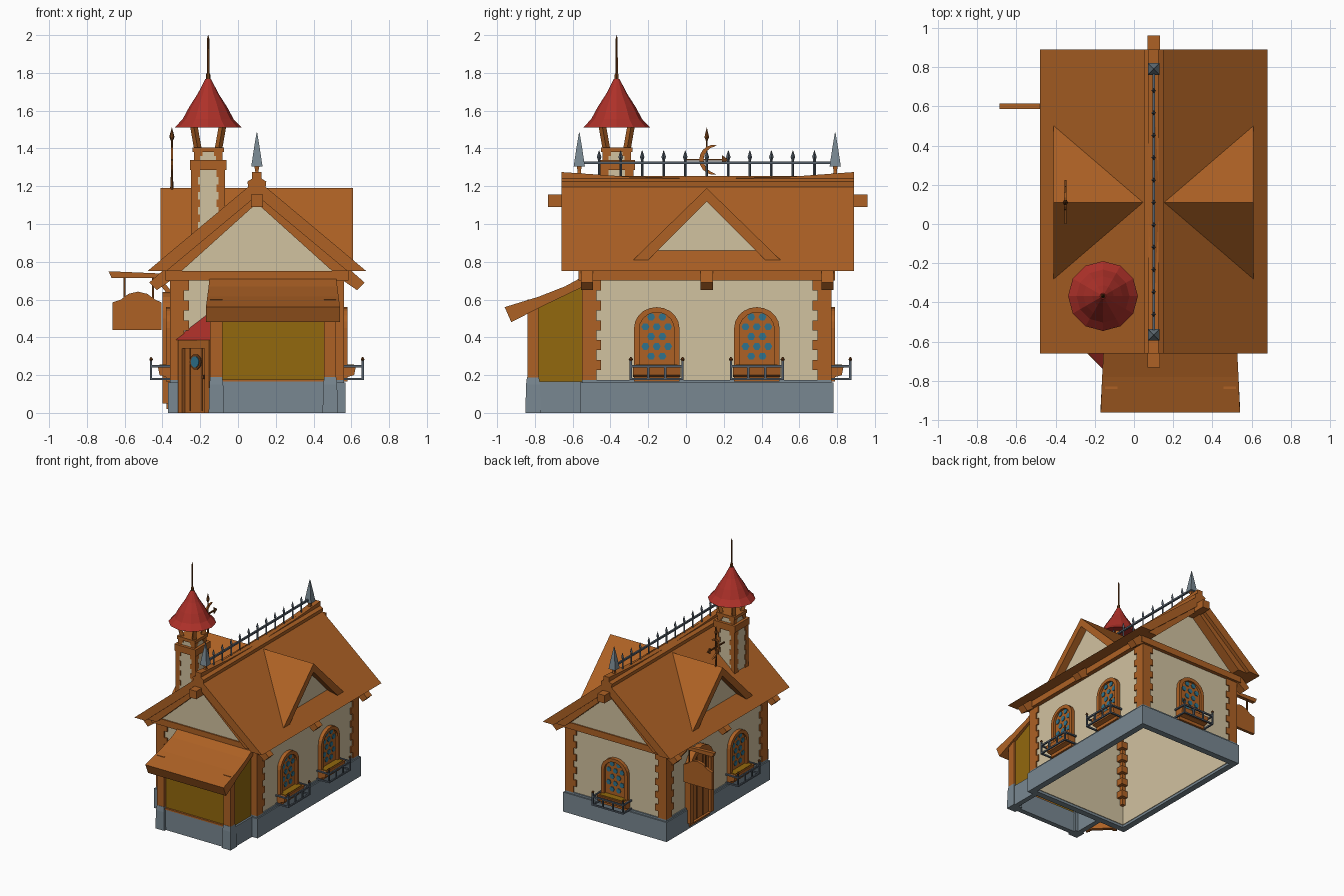
import bpy, bmesh, math
from mathutils import Matrix, Vector

if "Cube" in bpy.data.objects:
    bpy.data.objects.remove(bpy.data.objects["Cube"])

def material(name, r, g, b):
    m = bpy.data.materials.new(name)
    m.diffuse_color = (r, g, b, 1)
    m.use_nodes = True
    m.node_tree.nodes["Principled BSDF"].inputs["Base Color"].default_value = m.diffuse_color
    return m

ORANGE = material("orange wood", 0.42, 0.12, 0.018)
CREAM = material("cream plaster", 0.64, 0.54, 0.35)
STONE = material("grey stone", 0.19, 0.245, 0.285)
RED = material("red roof", 0.42, 0.03, 0.022)
OCHRE = material("ochre panel", 0.29, 0.14, 0.004)
BLUE = material("blue glass", 0.028, 0.17, 0.27)
BROWN = material("dark brown", 0.15, 0.045, 0.008)
IRON = material("dark iron", 0.09, 0.115, 0.145)

parts = {}          # part name -> (bmesh, material); equal names share one object
I = Matrix.Identity(4)

def emit(name, mat, verts, faces, M=I):
    bm = parts.setdefault(name, (bmesh.new(), mat))[0]
    vs = [bm.verts.new(M @ Vector(v)) for v in verts]
    new = [bm.faces.new([vs[i] for i in f]) for f in faces]
    bmesh.ops.recalc_face_normals(bm, faces=new)

def to3d(p, axis, t):
    return {"x": (t, p[0], p[1]), "y": (p[0], t, p[1]), "z": (p[0], p[1], t)}[axis]

def prism(name, mat, pts, axis, a, b, M=I):
    n = len(pts)
    v = [to3d(p, axis, t) for t in (a, b) for p in pts]
    f = [tuple(range(n)), tuple(range(n, 2 * n))]
    f += [(i, (i + 1) % n, n + (i + 1) % n, n + i) for i in range(n)]
    emit(name, mat, v, f, M)

def ring(name, mat, outer, inner, axis, a, b, M=I):
    n = len(outer)
    v = [to3d(p, axis, t) for pts, t in ((outer, a), (outer, b), (inner, b), (inner, a)) for p in pts]
    f = [(k * n + i, k * n + (i + 1) % n, (k + 1) % 4 * n + (i + 1) % n, (k + 1) % 4 * n + i)
         for k in range(4) for i in range(n)]
    emit(name, mat, v, f, M)

def rect(x0, x1, y0, y1):
    return [(x0, y0), (x1, y0), (x1, y1), (x0, y1)]

def box(name, mat, x0, x1, y0, y1, z0, z1, M=I):
    prism(name, mat, rect(x0, x1, y0, y1), "z", z0, z1, M)

def bar(name, mat, p, q, w, M=I):
    p, q = Vector(p), Vector(q)
    R = Matrix.Translation(p) @ (q - p).to_track_quat("Z", "Y").to_matrix().to_4x4()
    box(name, mat, -w / 2, w / 2, -w / 2, w / 2, 0, (q - p).length, M @ R)

def lathe(name, mat, cx, cy, prof, n, turn=0.0, M=I):
    v = [(cx + r * math.cos(turn + math.tau * i / n), cy + r * math.sin(turn + math.tau * i / n), z)
         for r, z in prof for i in range(n)]
    f = [(k * n + i, k * n + (i + 1) % n, (k + 1) * n + (i + 1) % n, (k + 1) * n + i)
         for k in range(len(prof) - 1) for i in range(n)]
    f += [tuple(range(n)), tuple(range(len(v) - n, len(v)))]
    emit(name, mat, v, f, M)

def arch(w, z0, z1, z2, n=10):
    return [(-w, z0), (w, z0)] + [(w * math.cos(math.pi * i / n), z1 + (z2 - z1) * math.sin(math.pi * i / n))
                                  for i in range(n + 1)]

def wall_frame(x, y, deg):   # local -y points out of the wall
    return Matrix.Translation((x, y, 0)) @ Matrix.Rotation(math.radians(deg), 4, "Z")

def quoins(name, x0, x1, y0, y1, z0, z1, w, step, out):
    # corner posts with alternating long blocks
    for x, sx in ((x0, 1), (x1, -1)):
        for y, sy in ((y0, 1), (y1, -1)):
            for k in range(round((z1 - z0) / step)):
                a = w * (1.4 if k % 2 else 1)
                xs = sorted((x - sx * out, x + sx * a))
                ys = sorted((y - sy * out, y + sy * a))
                box(name, ORANGE, *xs, *ys, z0 + k * step, z0 + (k + 1) * step)

# stone base and plaster walls
ring("stone_base", STONE, rect(-.37, .57, -.56, .78), rect(-.32, .52, -.51, .73), "z", 0, .16)
ring("base_ledge", STONE, rect(-.36, .56, -.55, .77), rect(-.33, .53, -.52, .74), "z", .16, .175)
ring("house_walls", CREAM, rect(-.35, .55, -.54, .76), rect(-.315, .515, -.505, .725), "z", .02, .75)
quoins("corner_quoins", -.35, .55, -.54, .76, .175, .7, .065, .0525, .01)
ring("wall_beam", ORANGE, rect(-.385, .585, -.57, .79), rect(-.32, .52, -.5, .72), "z", .7, .752)

# main roof, gables and ridge
prism("main_roof", ORANGE, [(-.48, .75), (.1, 1.235), (.68, .75), (.58, .75), (.1, 1.15), (-.38, .75)], "y", -.66, .89)
for y0, y1, g0, g1 in ((-.63, -.5, -.56, -.51), (.72, .86, .73, .78)):
    prism("gable_boards", ORANGE, [(-.385, .75), (.1, 1.155), (.585, .75), (.5, .75), (.1, 1.11), (-.3, .75)], "y", y0, y1)
    prism("gable_walls", CREAM, [(-.32, .75), (.52, .75), (.1, 1.13)], "y", g0, g1)
box("ridge_beam", ORANGE, .068, .132, -.73, .96, 1.09, 1.155)
prism("ridge_cap_lower", ORANGE, [(-.66, 1.275), (-.3, 1.25), (.11, 1.238), (.55, 1.25), (.89, 1.275), (.89, 1.19), (-.66, 1.19)],
      "x", .075, .125)
for s in (-1, 1):
    prism("ridge_cap_sides", ORANGE, [(.1, 1.255), (.1 + s * .05, 1.225), (.1 + s * .045, 1.185), (.1, 1.185)], "y", -.66, .89)

# rafter ends under the eaves
for y in (-.525, .11, .75):
    for s in (-1, 1):
        pts = [(.1 + s * u, z) for u, z in ((.46, .752), (.5, .752), (.57, .69), (.53, .65), (.45, .705))]
        prism("rafter_ends", ORANGE, pts, "y", y - .032, y + .032)

# cross dormer with two recessed gables
prism("dormer_roof", ORANGE, [(-.28, .81), (.11, 1.19), (.5, .81), (.42, .81), (.11, 1.12), (-.2, .81)], "x", -.41, .61)
for x0, x1 in ((-.35, -.3), (.5, .55)):
    prism("dormer_gables", CREAM, [(-.21, .81), (.43, .81), (.11, 1.13)], "x", x0, x1)

# ridge railing with end spires
for y in (-.565, .79):
    lathe("spire_feet", ORANGE, .1, y, [(.025, 1.23), (.012, 1.28), (.02, 1.31)], 4, math.pi / 4)
    lathe("ridge_spires", STONE, .1, y, [(.042, 1.305), (.022, 1.4), (.002, 1.485)], 4, math.pi / 4)
bar("ridge_rail", IRON, (.1, -.565, 1.325), (.1, .79, 1.325), .014)
for k in range(11):
    lathe("ridge_pickets", IRON, .1, -.46 + .114 * k, [(.007, 1.24), (.007, 1.34), (.012, 1.355), (.001, 1.39)], 4)

# chimney tower with pointed cap
TX, TY = -.158, -.367
box("tower_body", CREAM, TX - .085, TX + .085, TY - .085, TY + .085, .8, 1.29)
quoins("tower_quoins", TX - .085, TX + .085, TY - .085, TY + .085, .81, 1.29, .03, .04, .005)
box("tower_band", ORANGE, TX - .096, TX + .096, TY - .096, TY + .096, 1.285, 1.34)
box("tower_neck", CREAM, TX - .072, TX + .072, TY - .072, TY + .072, 1.34, 1.385)
quoins("tower_neck_quoins", TX - .072, TX + .072, TY - .072, TY + .072, 1.34, 1.38, .03, .02, .004)
box("tower_rim", ORANGE, TX - .083, TX + .083, TY - .083, TY + .083, 1.38, 1.405)
for sx in (-1, 1):
    for sy in (-1, 1):
        bar("tower_posts", ORANGE, (TX + sx * .055, TY + sy * .055, 1.4), (TX + sx * .078, TY + sy * .078, 1.53), .028)
lathe("tower_roof", RED, TX, TY, [(.178, 1.51), (.135, 1.555), (.1, 1.62), (.055, 1.69), (.015, 1.768)], 12)
lathe("tower_spike", BROWN, TX, TY, [(.012, 1.75), (.012, 1.79), (.007, 1.8), (.006, 1.98), (.001, 2)], 6)

# arched windows with flower boxes and iron railings
def window(M):
    prism("window_panels", ORANGE, arch(.11, .17, .45, .545), "y", -.012, .01, M)
    ring("window_frames", ORANGE, arch(.12, .165, .45, .56), arch(.092, .19, .445, .532), "y", -.03, .01, M)
    for r in range(5):
        for u in ((-.06, 0, .06) if r in (1, 3) else (-.03, .03)):
            z = .3 + .052 * r
            prism("window_panes", BLUE, [(u + .021 * math.cos(math.tau * k / 6), z + .021 * math.sin(math.tau * k / 6))
                                         for k in range(6)], "y", -.017, -.01, M)
    prism("flower_boxes", ORANGE, [(-.03, .19), (.0, .19), (.0, .25), (-.075, .25), (-.065, .2)], "x", -.125, .125, M)
    box("flower_soil", OCHRE, -.11, .11, -.065, -.005, .25, .255, M)
    for z in (.18, .247):
        bar("window_rails", IRON, (-.137, -.11, z), (.137, -.11, z), .012, M)
        for u in (-.137, .137):
            bar("window_rails", IRON, (u, .01, z), (u, -.11, z), .012, M)
    for u in (-.137, -.045, .045, .137):
        top = .28 if abs(u) > .1 else .247
        bar("window_rails", IRON, (u, -.11, .175), (u, -.11, top), .012, M)
        if top > .27:
            lathe("rail_knobs", BROWN, u, -.11, [(.004, .272), (.012, .283), (.002, .297)], 6, M=M)

for x, y, d in ((.55, -.155, 90), (.55, .375, 90), (.1, .76, 180), (-.35, -.155, -90)):
    window(wall_frame(x, y, d))

# arched side door and hanging sign
D = wall_frame(-.35, .36, -90)
prism("side_door", ORANGE, arch(.13, .02, .5, .62), "y", -.028, .01, D)
ring("side_door_frame", ORANGE, arch(.15, .05, .5, .64), arch(.115, .051, .49, .6), "y", -.05, .01, D)
for u in (-.04, .04):
    box("side_door_grooves", BROWN, u - .003, u + .003, -.031, -.02, .05, .58, D)
prism("sign_bracket", ORANGE, [(-.685, .75), (-.34, .735), (-.34, .715), (-.67, .715)], "y", .585, .615)
bar("sign_strut", ORANGE, (-.35, .6, .62), (-.43, .6, .72), .025)
prism("sign_board", ORANGE, [(-.665, .44), (-.405, .44), (-.405, .585), (-.44, .6), (-.48, .63), (-.53, .642), (-.58, .63),
                            (-.62, .6), (-.665, .585)], "y", .588, .612)
for x in (-.6, -.45):
    bar("sign_chains", BROWN, (x, .6, .6), (x, .6, .72), .01)

# front shop bay: base, posts, panels and flared roof
box("bay_base", STONE, -.13, .51, -.83, -.79, 0, .165)
box("bay_base", STONE, .48, .52, -.83, -.55, 0, .165)
box("bay_base", STONE, -.14, -.1, -.83, -.55, 0, .165)
for x in (-.115, .488):
    lathe("bay_footings", STONE, x, -.81, [(.057, 0), (.052, .15), (.045, .19)], 4, math.pi / 4)
    box("bay_posts", ORANGE, x - .032, x + .032, -.84, -.78, .18, .6)
box("bay_front_panel", OCHRE, -.1, .475, -.815, -.8, .165, .58)
for x in (-.13, .49):
    prism("bay_side_panels", OCHRE, [(-.8, .165), (-.53, .165), (-.53, .7), (-.8, .57)], "x", x, x + .015)
box("bay_sill", ORANGE, -.09, .46, -.83, -.8, .165, .178)
roof = [(-.53, .73), (-.64, .67), (-.78, .615), (-.96, .56), (-.925, .48), (-.78, .555), (-.53, .675)]
n = len(roof)
half = [.335 + .02 * min(1, (-.53 - y) / .4) for y, z in roof]
emit("bay_roof", ORANGE, [(.185 + s * h, y, z) for s in (-1, 1) for h, (y, z) in zip(half, roof)],
     [tuple(range(n)), tuple(range(n, 2 * n))] + [(i, (i + 1) % n, n + (i + 1) % n, n + i) for i in range(n)])

# diagonal corner door with small red canopy
F = wall_frame(-.215, -.64, -45)
box("corner_door", ORANGE, -.09, .09, -.01, .02, 0, .34, F)
for u in (-.1, .1):
    box("corner_door_frame", ORANGE, u - .016, u + .016, -.03, .02, 0, .36, F)
box("corner_door_frame", ORANGE, -.116, .116, -.03, .02, .34, .385, F)
for u in (-.045, .045):
    box("corner_door_grooves", BROWN, u - .002, u + .002, -.013, 0, .01, .34, F)
C = [(.042 * math.cos(math.tau * k / 10), .27 + .042 * math.sin(math.tau * k / 10)) for k in range(10)]
prism("corner_door_porthole", BROWN, C, "y", -.016, 0, F)
prism("corner_door_glass", BLUE, [(u * .72, .27 + (z - .27) * .72) for u, z in C], "y", -.02, -.01, F)
box("corner_door_knob", BROWN, .06, .075, -.03, 0, .18, .2, F)
emit("corner_canopy", RED, [(-.35, -.53, .385), (-.14, -.76, .385), (-.14, -.53, .385), (-.14, -.53, .545)],
     [(0, 1, 2), (0, 1, 3), (1, 2, 3), (0, 2, 3)])

# weathervane with crescent moon
VX, VY = -.35, .11
lathe("weathervane_pole", BROWN, VX, VY, [(.01, 1.17), (.006, 1.25), (.005, 1.44), (.014, 1.46), (.001, 1.51)], 6)
moon = [(.15 + .08 * math.cos(a), 1.34 + .08 * math.sin(a)) for a in [math.radians(80 + 20 * k) for k in range(11)]]
moon += [(.165 + .072 * math.cos(a), 1.34 + .072 * math.sin(a)) for a in [math.radians(260 - 20 * k) for k in range(1, 9)]]
prism("weathervane_moon", ORANGE, moon, "x", VX - .006, VX + .006)
bar("weathervane_arrow", BROWN, (VX, 0, 1.34), (VX, .2, 1.34), .01)
prism("weathervane_tip", BROWN, [(.19, 1.365), (.225, 1.34), (.19, 1.315)], "x", VX - .005, VX + .005)

# turn the collected parts into objects
for name, (bm, mat) in parts.items():
    me = bpy.data.meshes.new(name)
    bm.to_mesh(me)
    bm.free()
    me.materials.append(mat)
    bpy.context.collection.objects.link(bpy.data.objects.new(name, me))
